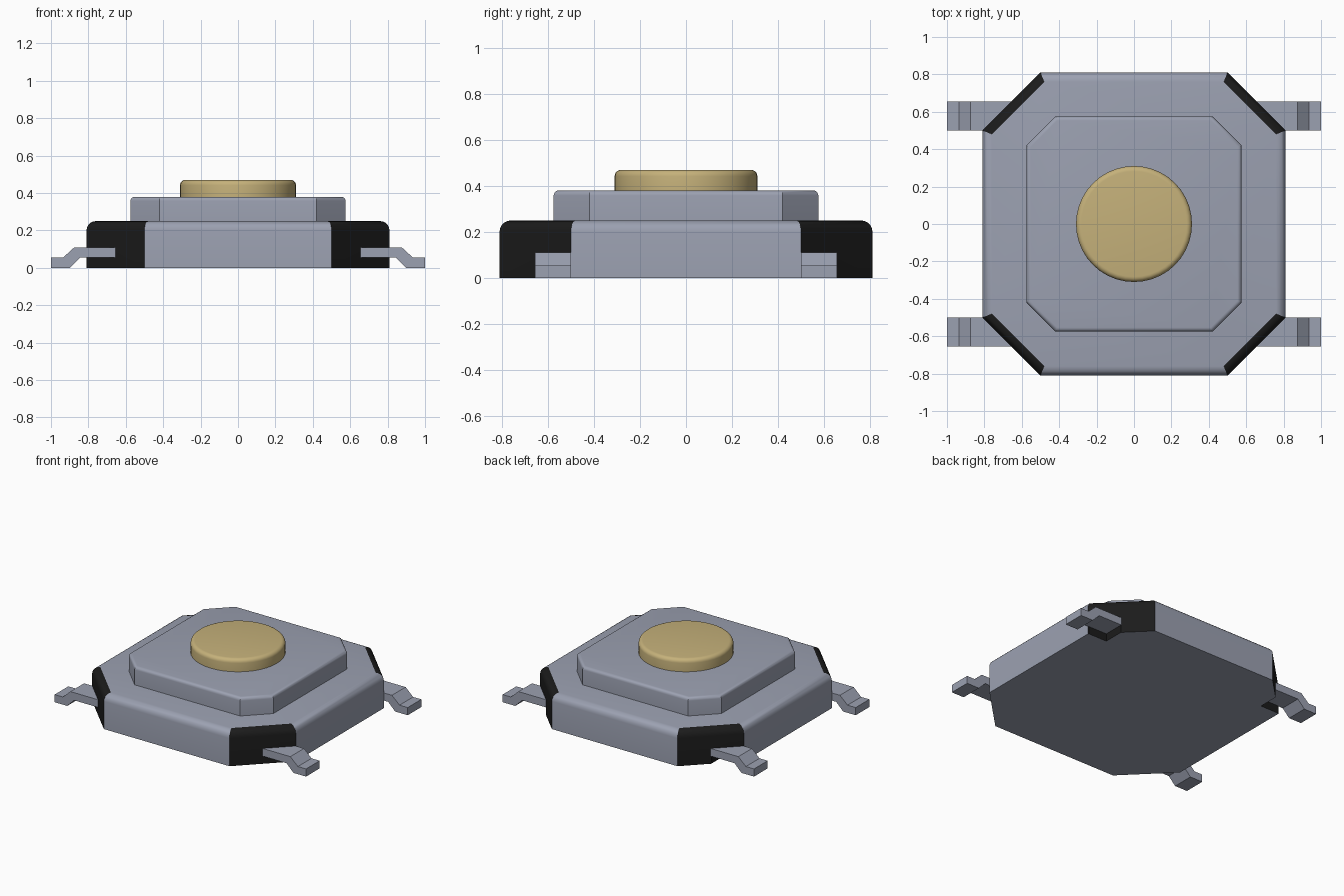
import bpy, bmesh, math

cube = bpy.data.objects.get("Cube")
if cube:
    bpy.data.objects.remove(cube, do_unlink=True)


def material(name, rgb, rough):
    m = bpy.data.materials.new(name)
    m.use_nodes = True
    m.diffuse_color = (*rgb, 1)
    bsdf = m.node_tree.nodes["Principled BSDF"]
    bsdf.inputs["Base Color"].default_value = (*rgb, 1)
    bsdf.inputs["Roughness"].default_value = rough
    return m


grey = material("grey metal", (0.33, 0.355, 0.44), 0.5)
black = material("black plastic", (0.011, 0.011, 0.011), 0.6)
gold = material("tan button", (0.56, 0.44, 0.195), 0.5)


def octagon(half, corner, inset):
    """Square with cut corners, shrunk evenly by inset."""
    h = half - inset
    c = half + corner - math.sqrt(2) * inset - h
    return [(h, -c), (h, c), (c, h), (-c, h), (-h, c), (-h, -c), (-c, -h), (c, -h)]


def circle(radius, inset, n=40):
    return [((radius - inset) * math.cos(2 * math.pi * i / n),
             (radius - inset) * math.sin(2 * math.pi * i / n)) for i in range(n)]


def make_object(name, bm, mats):
    bmesh.ops.recalc_face_normals(bm, faces=bm.faces[:])
    me = bpy.data.meshes.new(name)
    bm.to_mesh(me)
    bm.free()
    for m in mats:
        me.materials.append(m)
    ob = bpy.data.objects.new(name, me)
    bpy.context.collection.objects.link(ob)
    return ob


def rounded_prism(name, outline, z0, z1, r, mats, side_mat=lambda i: 0):
    """Stack an outline from z0 to z1 with a rounded top edge of radius r."""
    steps = 5
    levels = [(0, z0)]
    for k in range(steps + 1):
        a = math.pi / 2 * k / steps
        levels.append((r * (1 - math.cos(a)), z1 - r + r * math.sin(a)))
    bm = bmesh.new()
    rings = [[bm.verts.new((x, y, z)) for x, y in outline(i)] for i, z in levels]
    n = len(rings[0])
    for lo, hi in zip(rings, rings[1:]):
        for i in range(n):
            j = (i + 1) % n
            bm.faces.new((lo[i], lo[j], hi[j], hi[i])).material_index = side_mat(i)
    bm.faces.new(rings[0][::-1])
    bm.faces.new(rings[-1])
    return make_object(name, bm, mats)


def activate(ob):
    bpy.ops.object.select_all(action='DESELECT')
    ob.select_set(True)
    bpy.context.view_layer.objects.active = ob


# Housing with black cut corners, raised cover and round button
body = rounded_prism("housing", lambda i: octagon(0.81, 0.5, i), 0, 0.25, 0.05,
                     [grey, black], lambda i: i % 2)
cover = rounded_prism("raised_cover", lambda i: octagon(0.575, 0.42, i),
                      0.249, 0.38, 0.022, [grey])
button = rounded_prism("button", lambda i: circle(0.31, i), 0.379, 0.47, 0.028, [gold])

# Bent terminals at the four corners, each above a small black slot in the housing
profile = [(0.65, 0.11), (0.875, 0.11), (0.935, 0.055), (1, 0.055),
           (1, 0), (0.9, 0), (0.845, 0.055), (0.65, 0.055)]
for sx, xname in ((1, "left"), (-1, "right")):
    for sy, yname in ((-1, "front"), (1, "back")):
        bm = bmesh.new()
        a = [bm.verts.new((sx * x, sy * 0.5, z)) for x, z in profile]
        b = [bm.verts.new((sx * x, sy * 0.655, z)) for x, z in profile]
        for i in range(len(a)):
            j = (i + 1) % len(a)
            bm.faces.new((a[i], a[j], b[j], b[i]))
        bm.faces.new(a)
        bm.faces.new(b[::-1])
        make_object(f"{yname}_{xname}_terminal", bm, [grey])

        bm = bmesh.new()
        bmesh.ops.create_cube(bm, size=1)
        for v in bm.verts:
            v.co = (sx * (0.658 if v.co.x < 0 else 1.0),
                    sy * (0.503 if v.co.y < 0 else 0.75),
                    -0.1 if v.co.z < 0 else 0.08)
        for f in bm.faces:
            f.material_index = 1
        cutter = make_object("slot_cutter", bm, [grey, black])
        cutter.hide_render = True
        activate(body)
        mod = body.modifiers.new("slot", 'BOOLEAN')
        mod.operation = 'DIFFERENCE'
        mod.solver = 'EXACT'
        mod.object = cutter
        bpy.ops.object.modifier_apply(modifier=mod.name)
        bpy.data.objects.remove(cutter, do_unlink=True)

for ob in (body, cover, button):
    activate(ob)
    bpy.ops.object.shade_smooth_by_angle(angle=math.radians(30))
